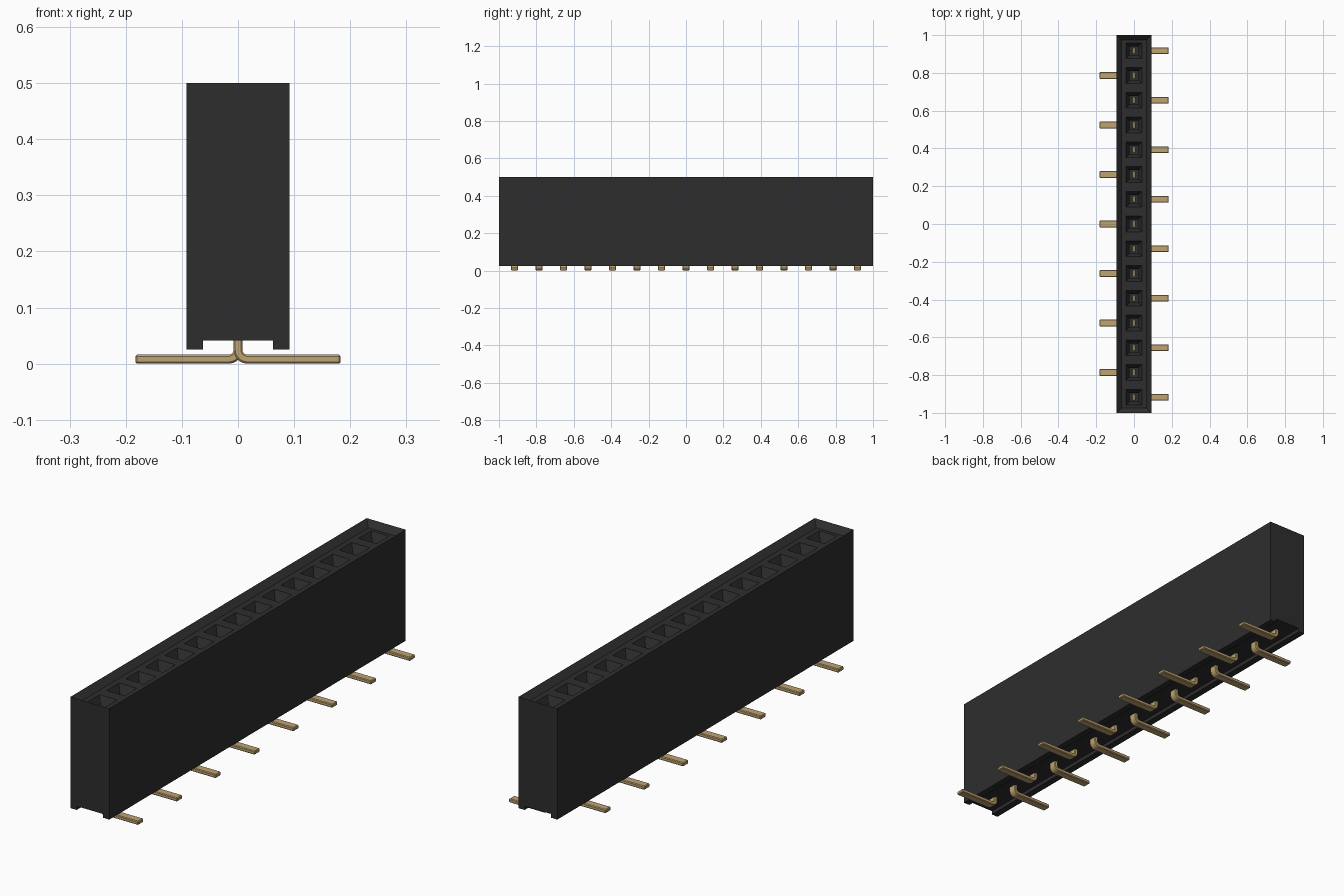
import bpy, bmesh, math

cube = bpy.data.objects.get("Cube")
if cube:
    bpy.data.objects.remove(cube, do_unlink=True)

COUNT, PITCH = 15, 0.131
HALF_X, HALF_Y = 0.092, 1.0
BASE_Z, TOP_Z, FLOOR_Z = 0.025, 0.5, 0.475
LIP = 0.026


def material(name, rgb, rough, metal=0.0):
    m = bpy.data.materials.new(name)
    m.use_nodes = True
    m.diffuse_color = (*rgb, 1)
    bsdf = m.node_tree.nodes["Principled BSDF"]
    bsdf.inputs["Base Color"].default_value = (*rgb, 1)
    bsdf.inputs["Roughness"].default_value = rough
    bsdf.inputs["Metallic"].default_value = metal
    return m


black = material("black plastic", (0.027, 0.027, 0.027), 0.6)
gold = material("gold metal", (0.52, 0.37, 0.17), 0.5)


def finish(bm, name, mat):
    bmesh.ops.remove_doubles(bm, verts=bm.verts, dist=1e-5)
    bmesh.ops.recalc_face_normals(bm, faces=bm.faces)
    mesh = bpy.data.meshes.new(name)
    bm.to_mesh(mesh)
    bm.free()
    mesh.materials.append(mat)
    ob = bpy.data.objects.new(name, mesh)
    bpy.context.collection.objects.link(ob)
    return ob


def loft(bm, loops, cap_start=False, cap_end=False, closed=True):
    """Skin a series of matching point loops with quads."""
    rows = [[bm.verts.new(p) for p in loop] for loop in loops]
    n = len(rows[0])
    for a, b in zip(rows, rows[1:]):
        for i in range(n if closed else n - 1):
            j = (i + 1) % n
            bm.faces.new((a[i], a[j], b[j], b[i]))
    if cap_start:
        bm.faces.new(rows[0])
    if cap_end:
        bm.faces.new(rows[-1])


def rect(x, y0, y1, z):
    return [(-x, y0, z), (x, y0, z), (x, y1, z), (-x, y1, z)]


pin_y = [(i - (COUNT - 1) / 2) * PITCH for i in range(COUNT)]

# Housing: outer walls with a channel along the underside
bm = bmesh.new()
profile = [(-HALF_X, TOP_Z), (-HALF_X, BASE_Z), (-0.062, BASE_Z), (-0.062, 0.041),
           (0.062, 0.041), (0.062, BASE_Z), (HALF_X, BASE_Z), (HALF_X, TOP_Z)]
loft(bm, [[(x, y, z) for x, z in profile] for y in (-HALF_Y, HALF_Y)],
     cap_start=True, cap_end=True, closed=False)

# Sloped lip down to the recessed top
fx, fy = HALF_X - LIP, HALF_Y - LIP
loft(bm, [rect(HALF_X, -HALF_Y, HALF_Y, TOP_Z), rect(fx, -fy, fy, FLOOR_Z)])

# Sockets: floor cell, funnel and square shaft
for i, y in enumerate(pin_y):
    y0 = -fy if i == 0 else y - PITCH / 2
    y1 = fy if i == COUNT - 1 else y + PITCH / 2
    loft(bm, [rect(fx, y0, y1, FLOOR_Z),
              rect(0.042, y - 0.042, y + 0.042, FLOOR_Z),
              rect(0.023, y - 0.023, y + 0.023, FLOOR_Z - 0.04),
              rect(0.023, y - 0.023, y + 0.023, 0.12)], cap_end=True)
finish(bm, "housing", black)

# Pins: upright blade, rounded bend and flat foot, alternating sides
T, W, R = 0.008, 0.018, 0.017
for i, y in enumerate(pin_y):
    side = 1 if i % 2 == 0 else -1
    path = [(0, 0.38, 0)]
    for k in range(6):
        a = math.radians(18 * k)
        path.append((R - R * math.cos(a), T + R - R * math.sin(a), a))
    path.append((0.183, T, math.pi / 2))
    loops = []
    for x, z, a in path:
        nx, nz = math.cos(a) * T, math.sin(a) * T
        loops.append([(side * (x - nx), y - W, z - nz), (side * (x + nx), y - W, z + nz),
                      (side * (x + nx), y + W, z + nz), (side * (x - nx), y + W, z - nz)])
    bm = bmesh.new()
    loft(bm, loops, cap_start=True, cap_end=True)
    pin = finish(bm, f"pin_{i + 1}", gold)
    bevel = pin.modifiers.new("soft edges", 'BEVEL')
    bevel.width = 0.003
    bevel.segments = 1
    bevel.limit_method = 'ANGLE'
    bevel.angle_limit = math.radians(60)
